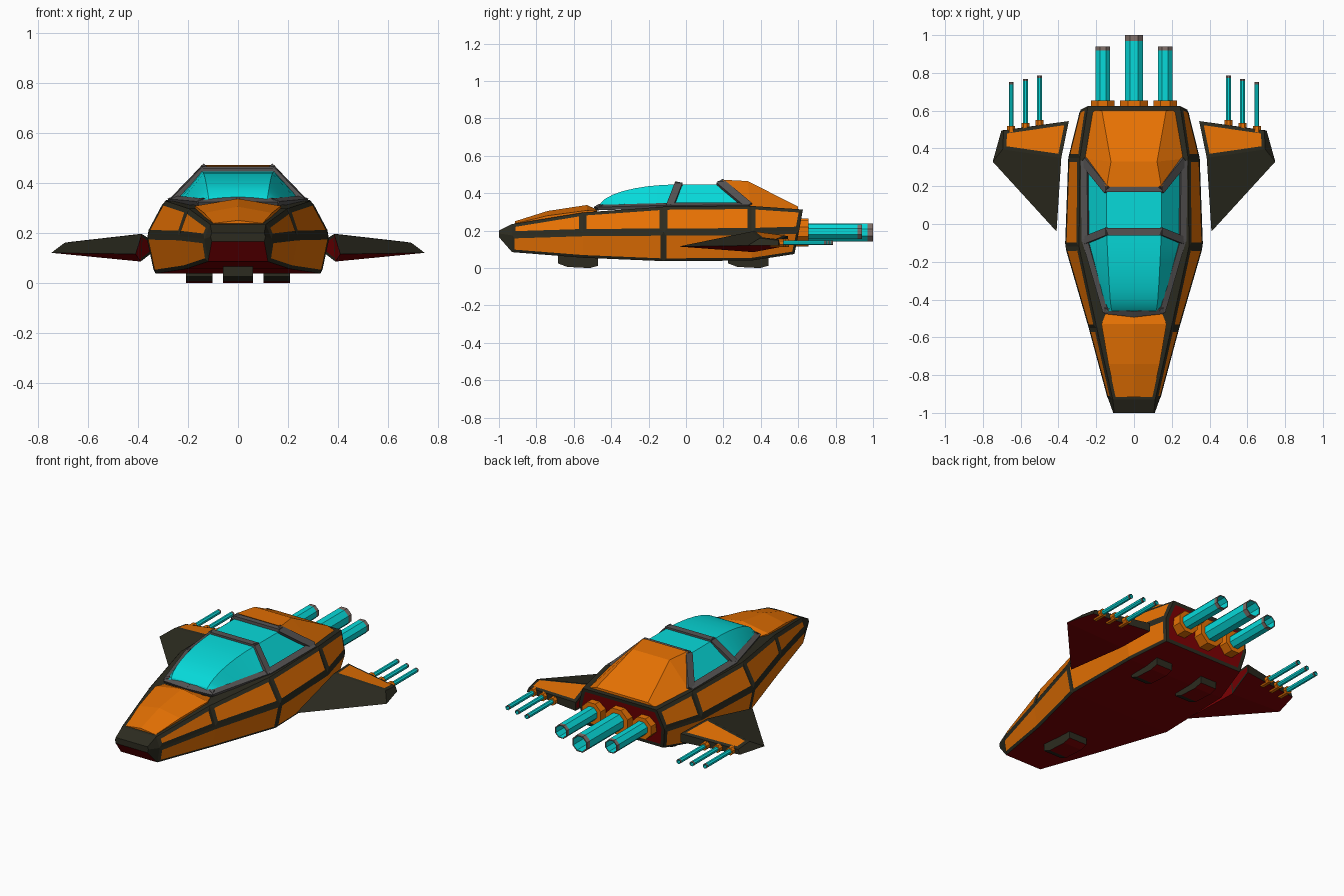
import bpy, bmesh, math
from mathutils import Vector, Matrix

if "Cube" in bpy.data.objects:
    bpy.data.objects.remove(bpy.data.objects["Cube"])


def material(name, rgb):
    m = bpy.data.materials.new(name)
    m.diffuse_color = (*rgb, 1)
    m.use_nodes = True
    m.node_tree.nodes["Principled BSDF"].inputs["Base Color"].default_value = m.diffuse_color
    return m


MATS = [material("orange paint", (0.79, 0.165, 0.001)),
        material("dark frame", (0.025, 0.024, 0.014)),
        material("dark red", (0.21, 0.0, 0.001)),
        material("cyan glass", (0.002, 0.7, 0.7)),
        material("grey frame", (0.09, 0.086, 0.086)),
        material("tip metal", (0.22, 0.165, 0.145))]
ORANGE, DARK, RED, CYAN, GREY, TIP = range(6)


def finish(name, bm):
    bmesh.ops.recalc_face_normals(bm, faces=bm.faces)
    me = bpy.data.meshes.new(name)
    bm.to_mesh(me)
    bm.free()
    for m in MATS:
        me.materials.append(m)
    ob = bpy.data.objects.new(name, me)
    bpy.context.collection.objects.link(ob)
    return ob


def mesh(verts, faces, mats):
    bm = bmesh.new()
    vs = [bm.verts.new(v) for v in verts]
    for f, m in zip(faces, mats):
        bm.faces.new([vs[i] for i in f]).material_index = m
    bmesh.ops.recalc_face_normals(bm, faces=bm.faces)
    bm.faces.ensure_lookup_table()
    return bm


def loft(rings, mat):
    """Closed rings joined in order and capped; mat(segment, side) picks the colour."""
    n = len(rings[0])
    verts = [p for r in rings for p in r]
    faces, mats = [], []
    for i in range(len(rings) - 1):
        for j in range(n):
            k = (j + 1) % n
            faces.append((i*n + j, i*n + k, (i+1)*n + k, (i+1)*n + j))
            mats.append(mat(i, j))
    last = len(rings) - 1
    faces += [tuple(range(n)), tuple(last*n + j for j in range(n))]
    mats += [mat(0, 0), mat(last - 1, 0)]
    return mesh(verts, faces, mats)


def panel(bm, faces, mat, width=0.02, depth=0.006):
    bmesh.ops.inset_region(bm, faces=faces, thickness=width, depth=depth,
                           use_even_offset=True, use_boundary=True)
    for f in faces:
        f.material_index = mat


# Hull: y, then x and z of bottom edge, belt and shoulder; the stern leans back
stations = [(-1, .105, .165, .11, .185, .105, .2),
            (-.93, .12, .085, .135, .175, .112, .235),
            (-.55, .21, .055, .237, .187, .197, .297),
            (-.12, .33, .037, .362, .19, .291, .328),
            (.35, .32, .04, .345, .192, .286, .332),
            (.605, .258, .075, .282, .2, .244, .313)]
rings = []
for y, a, b, c, d, e, f in stations:
    yb, yt = (y - .025, y + .02) if y > .6 else (y, y)
    rings.append([(-a, yb, b), (a, yb, b), (c, y, d), (e, yt, f), (-e, yt, f), (-c, y, d)])
bm = loft(rings, lambda i, j: RED if j == 0 else DARK)
F = list(bm.faces)
F[-2].material_index = F[-1].material_index = DARK
for j in (2, 4):
    for i in range(1, 5):
        panel(bm, [F[i*6 + j]], ORANGE, 0.021)
for j in (1, 5):
    for i in (1, 3):
        panel(bm, [F[i*6 + j], F[(i+1)*6 + j]], ORANGE, 0.016)
panel(bm, [F[-1]], RED, 0.02, 0)
finish("hull", bm)

# Ridged hood ahead of the canopy
hood = [(-.915, .098, .238, .25), (-.74, .136, .28, .305),
        (-.53, .172, .308, .337), (-.475, .15, .305, .312)]
finish("nose_hood", loft([[(-x, y, .2), (x, y, .2), (x, y, e), (0, y, c), (-x, y, e)]
                          for y, x, e, c in hood], lambda i, j: ORANGE))

# Curved front windscreen
rings = []
for s in range(9):
    t = s / 8
    a = t * math.pi / 2
    cx, cy, cz = .145 - .03*t, -.04 - .425*math.sin(a), .322 + .125*math.cos(a)
    bx, by = .256 - .105*t, -.08 - .385*t
    rings.append([(-bx, by, .325), (bx, by, .325), (cx, cy, cz), (-cx, cy, cz)])
ob = finish("windscreen", loft(rings, lambda i, j: CYAN))
bpy.context.view_layer.objects.active = ob
ob.select_set(True)
bpy.ops.object.shade_smooth_by_angle(angle=math.radians(25))
ob.select_set(False)

# Rear cabin glass
finish("cabin_glass", loft([[(-b, yb, .315), (b, yb, .315), (.145, yt, .447), (-.145, yt, .447)]
                            for b, yb, yt in ((.254, -.08, -.04), (.258, .33, .18))],
                           lambda i, j: CYAN))

# Grey canopy bars: flat strips lying in the canopy surface
bm = bmesh.new()


def bar(p, q, n, w=0.04, h=0.018):
    for s in (1, -1):
        a, b = Vector((p[0]*s, *p[1:])), Vector((q[0]*s, *q[1:]))
        d = (b - a).normalized()
        side = d.cross(Vector((n[0]*s, *n[1:]))).normalized()
        rot = Matrix((side, d, side.cross(d))).transposed().to_4x4()
        size = Matrix.Diagonal((w, (b - a).length + .014, h, 1))
        bmesh.ops.create_cube(bm, size=1, matrix=Matrix.Translation((a + b)/2) @ rot @ size)


nose, mid, tail = (.15, -.457, .324), (.258, -.085, .334), (.262, .33, .336)
top, rear = (.145, -.04, .449), (.145, .185, .457)
slope = (.73, 0, .68)
bar((0, -.474, .327), nose, (0, -.5, .86), .034)
bar(nose, mid, (.4, 0, .9), .032)
bar(mid, tail, (.4, 0, .9), .036)
bar(mid, top, slope)
bar(tail, rear, slope, .045)
bar((0, top[1], top[2]), top, (0, 0, 1))
bar((0, rear[1], rear[2]), rear, (0, 0, 1), .032)
for f in bm.faces:
    f.material_index = GREY
finish("canopy_frame", bm)

# Orange engine cowl behind the canopy
half = [(.145, .195, .472), (.122, .33, .465), (.17, .6, .328), (.222, .6, .31),
        (.262, .345, .33)]
verts = half + [(-x, y, z) for x, y, z in half]
finish("engine_cowl", mesh(verts, [(0, 1, 6, 5), (1, 2, 7, 6), (0, 4, 1), (1, 4, 3, 2),
                                   (5, 6, 9), (6, 7, 8, 9), (2, 3, 8, 7), (0, 5, 9, 4),
                                   (3, 4, 9, 8)], [ORANGE] * 9))


# Hollow tube with a metal tip and a collar
def ring(x, y, z, r, n):
    return [(x + r*math.cos(math.tau*(k + .5)/n), y, z + r*math.sin(math.tau*(k + .5)/n))
            for k in range(n)]


def tube(name, x, z, r, y0, y1, collar_r, collar_y, tip, n=8):
    spec = [(y0, r), (y1 - tip, r), (y1, r), (y1, r*.87), (collar_y, r*.87)]
    finish(name, loft([ring(x, y, z, q, n) for y, q in spec],
                      lambda i, j: TIP if i in (1, 2) else CYAN))
    finish(name + "_collar", loft([ring(x, y0, z, collar_r, n), ring(x, collar_y, z, collar_r, n)],
                                  lambda i, j: ORANGE))


tube("centre_engine", 0, .19, .052, .58, 1.0, .08, .655, .03)
for side, s in (("left", -1), ("right", 1)):
    tube(side + "_engine", s*.165, .195, .042, .58, .94, .067, .655, .022)
    for k, x in enumerate((.5, .575, .65)):
        tube(f"{side}_wing_jet_{k + 1}", s*x, .135, .014, .48 - .015*k, .785 - .017*k,
             .023, .55 - .015*k, .012)

    # Swept wing with an orange flap panel
    v = [(.345, .545, .17), (.69, .495, .148), (.695, .395, .16), (.385, .35, .195),
         (.41, -.04, .115), (.748, .33, .12), (.345, .545, .12), (.702, .495, .12),
         (.39, .36, .085)]
    bm = mesh([(s*x, y, z) for x, y, z in v],
              [(0, 3, 2, 1), (3, 4, 5, 2), (1, 2, 5, 7), (0, 1, 7, 6),
               (0, 6, 8, 3), (3, 8, 4), (6, 7, 5, 8), (8, 5, 4)],
              [DARK, DARK, DARK, DARK, DARK, RED, RED, RED])
    inner = bm.faces[4]
    panel(bm, [bm.faces[0]], ORANGE, 0.019, 0.004)
    panel(bm, [inner], RED, 0.012, 0)
    finish(side + "_wing", bm)

# Landing pads with red, upturned soles
for name, x, y, w in (("front_pad", 0, -.575, .06), ("left_pad", -.155, .335, .053),
                      ("right_pad", .155, .335, .053)):
    prof = [(-.11, .07), (-.11, .025), (-.06, .006), (.06, 0), (.105, .012), (.105, .07)]
    bm = loft([[(x + q, y + a, z) for a, z in prof] for q in (-w, w)],
              lambda i, j: RED if j in (2, 3) else DARK)
    bm.faces[-1].material_index = bm.faces[-2].material_index = DARK
    finish(name, bm)
